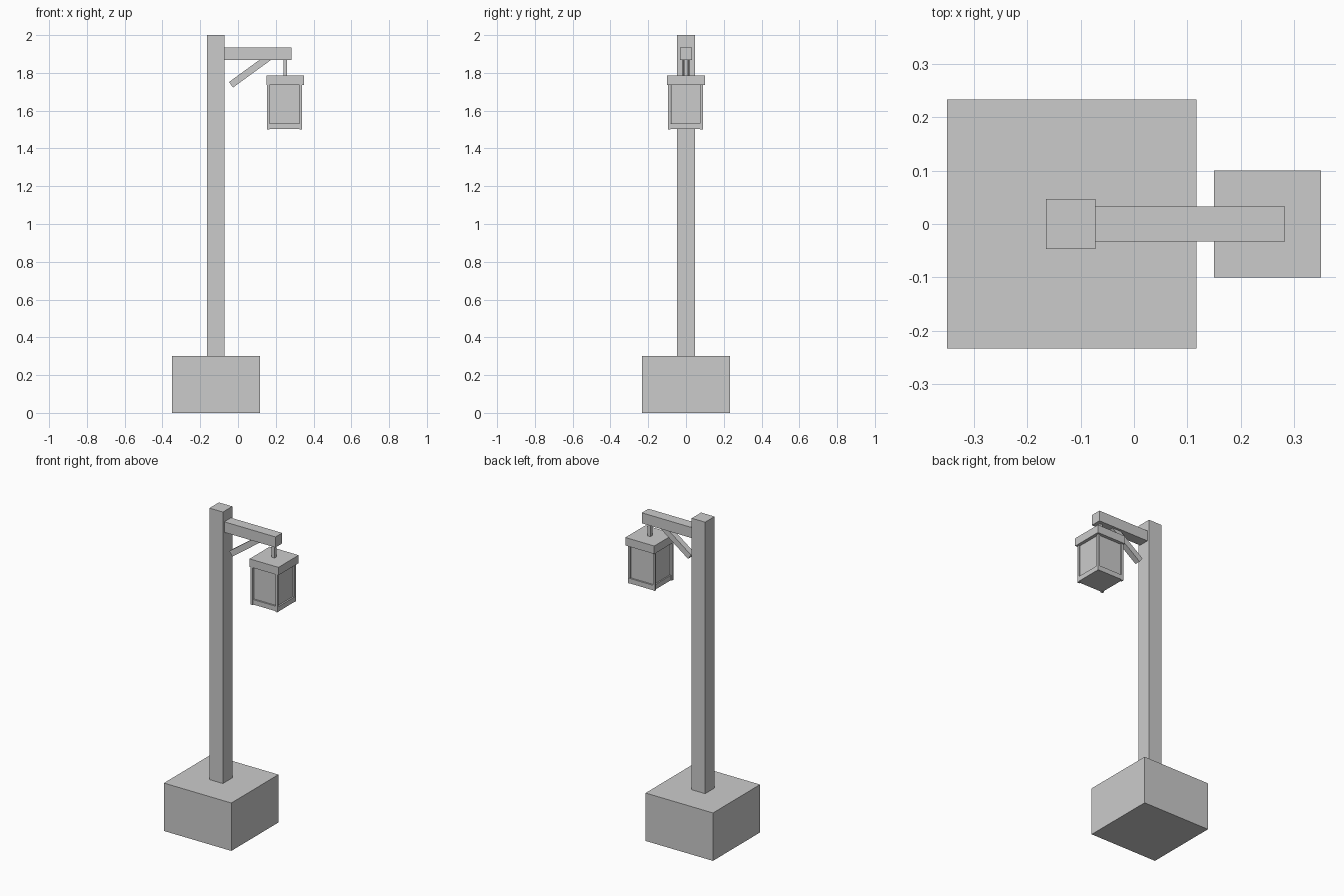
import bpy
import math
from mathutils import Matrix

if "Cube" in bpy.data.objects:
    bpy.data.objects.remove(bpy.data.objects["Cube"])


def box(name, x, y, z, pitch=0.0):
    """Box spanning the given (min, max) ranges, tilted about y by pitch."""
    spans = (x, y, z)
    size = [b - a for a, b in spans]
    bpy.ops.mesh.primitive_cube_add(size=1, location=[(a + b) / 2 for a, b in spans])
    ob = bpy.context.object
    ob.name = ob.data.name = name
    ob.data.transform(Matrix.Diagonal((*size, 1)))
    ob.rotation_euler.y = pitch
    return ob


# Base block and post
box("base_block", (-0.35, 0.117), (-0.233, 0.233), (0, 0.3))
box("post", (-0.165, -0.072), (-0.0465, 0.0465), (0.3, 2.0))

# Arm with its diagonal brace
box("arm", (-0.072, 0.283), (-0.033, 0.033), (1.868, 1.934))
angle = math.radians(36)
length, thick = 0.26, 0.036
cx = -0.037 + math.cos(angle) * length / 2
cz = 1.737 + math.sin(angle) * length / 2
box("brace", (cx - length / 2, cx + length / 2), (-0.018, 0.018),
    (cz - thick / 2, cz + thick / 2), -angle)

# Hanging lantern
box("hanger", (0.24, 0.26), (-0.01, 0.01), (1.785, 1.87))
box("lantern_roof", (0.15, 0.35), (-0.1, 0.1), (1.737, 1.787))
box("lantern_glass", (0.168, 0.33), (-0.08, 0.08), (1.53, 1.74))
box("lantern_tray", (0.16, 0.34), (-0.09, 0.09), (1.502, 1.533))

# Lantern corner posts, set slightly towards the front left
for side, x in (("left", 0.154), ("right", 0.325)):
    for end, y in (("front", -0.095), ("back", 0.075)):
        box(f"lantern_post_{end}_{side}", (x, x + 0.014), (y, y + 0.014), (1.5, 1.74))
